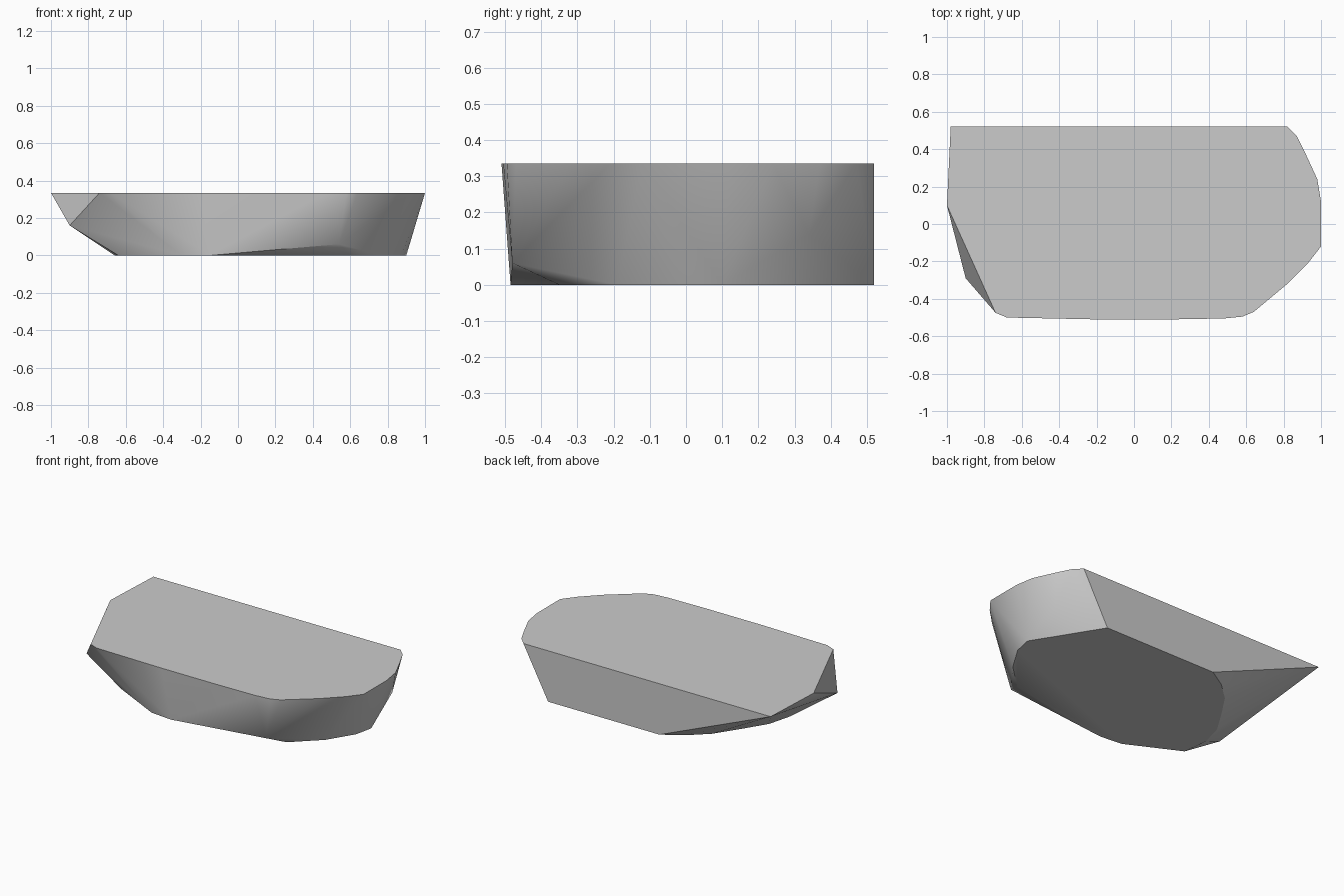
import bpy
import bmesh
import math

# Remove the default cube only
default_cube = bpy.data.objects.get("Cube")
if default_cube:
    bpy.data.objects.remove(default_cube, do_unlink=True)

HEIGHT = .335


def make_material(name, colour):
    """Plain flat-colour material."""
    material = bpy.data.materials.new(name)
    material.use_nodes = True
    material.diffuse_color = colour
    shader = next(n for n in material.node_tree.nodes if n.type == "BSDF_PRINCIPLED")
    shader.inputs["Base Color"].default_value = colour
    return material


def ring(outline, height):
    """Lift a flat outline to the given height."""
    return [(x, y, height) for x, y in outline]


def hull_object(name, points, material):
    """Wrap points in a convex solid with flat caps merged into single faces."""
    mesh = bpy.data.meshes.new(name)
    bm = bmesh.new()
    for point in points:
        bm.verts.new(point)
    bmesh.ops.convex_hull(bm, input=bm.verts[:])
    loose = [v for v in bm.verts if not v.link_faces]
    bmesh.ops.delete(bm, geom=loose, context="VERTS")
    bmesh.ops.dissolve_limit(bm, angle_limit=math.radians(.5),
                             verts=bm.verts[:], edges=bm.edges[:])
    bmesh.ops.recalc_face_normals(bm, faces=bm.faces[:])
    bm.to_mesh(mesh)
    bm.free()
    mesh.materials.append(material)
    obj = bpy.data.objects.new(name, mesh)
    bpy.context.collection.objects.link(obj)
    return obj


# Flat upper rim: straight back, rounded left end, clipped right end
rim = [(-.98, .52), (.82, .52), (.87, .47), (.92, .37), (.98, .24), (1, .12),
       (1, -.12), (.93, -.21), (.82, -.32), (.64, -.47), (.58, -.495),
       (.48, -.505), (.2, -.51), (-.2, -.51), (-.68, -.5), (-.74, -.475), (-1, .1)]

# Flat underside, drawn in from the rim
base = [(-.17, .52), (.64, .52), (.9, .1), (.875, -.02), (.77, -.19),
        (.6, -.35), (-.15, -.485), (-.3, -.47), (-.64, -.3), (-.66, -.13),
        (-.62, .02), (-.52, .18), (-.42, .33), (-.3, .44)]

# Corners chipped part-way up the sides
chips = [(-.9, -.29, .16), (.885, .34, .14), (.54, -.48, .06)]

stone = make_material("stone grey", (.6, .6, .6, 1))
slab = hull_object("rock_slab", ring(rim, HEIGHT) + ring(base, 0) + chips, stone)

# Smooth the worn sides while keeping the broken edges crisp
bpy.ops.object.select_all(action="DESELECT")
slab.select_set(True)
bpy.context.view_layer.objects.active = slab
bpy.ops.object.shade_smooth_by_angle(angle=math.radians(30))
